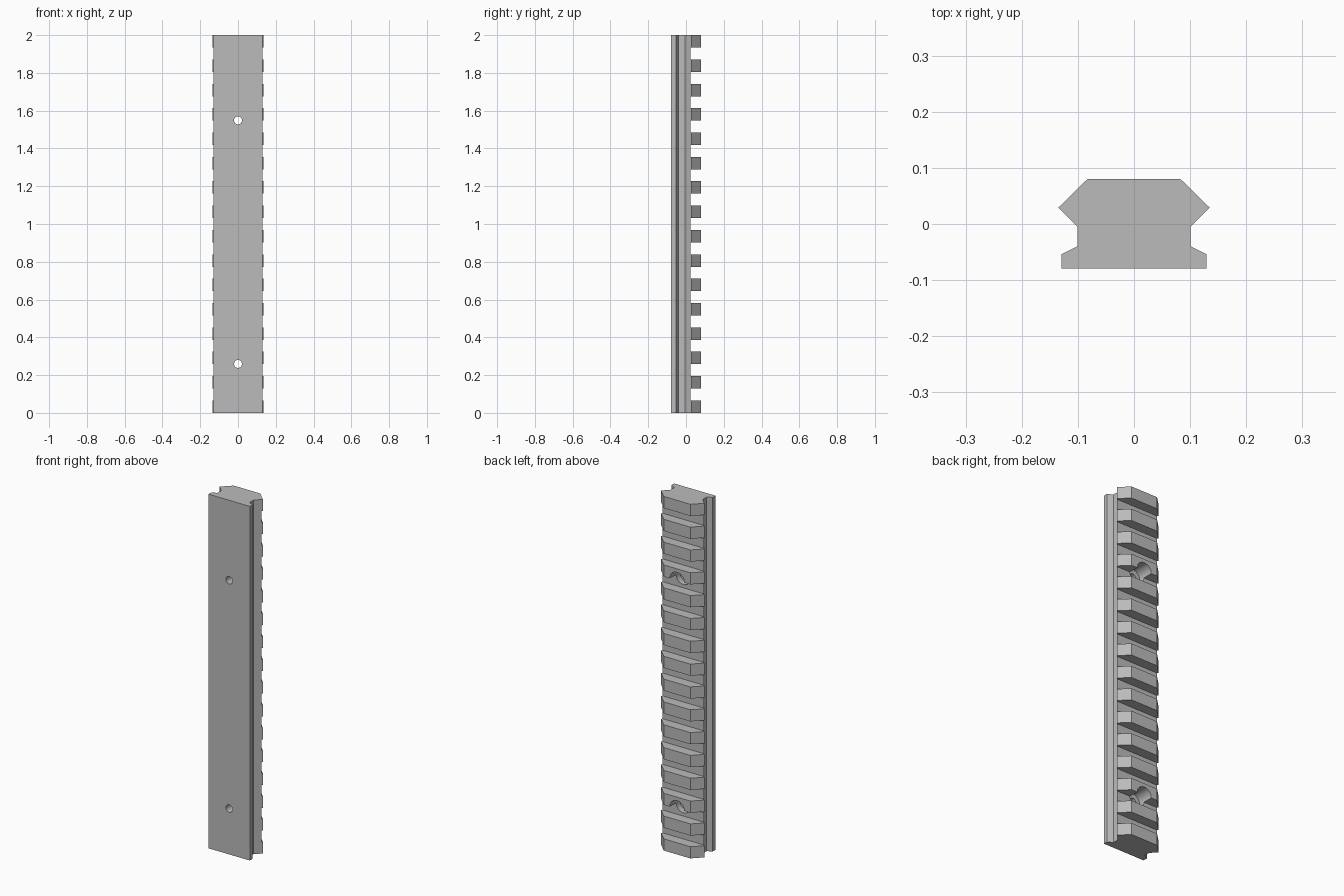
import bpy, bmesh, math
from mathutils import Matrix, Vector

if "Cube" in bpy.data.objects:
    bpy.data.objects.remove(bpy.data.objects["Cube"])

LENGTH, TEETH, TOOTH = 2.0, 16, 0.066
PITCH = (LENGTH - TOOTH) / (TEETH - 1)
BACK, FRONT, FLOOR = 0.0800, -0.0790, 0.0235   # y levels: tooth tops, mounting face, groove floor

steel = bpy.data.materials.new("grey metal")
steel.diffuse_color = (0.50, 0.50, 0.50, 1)
steel.use_nodes = True
steel.node_tree.nodes["Principled BSDF"].inputs["Base Color"].default_value = steel.diffuse_color


def make(name, bm):
    bmesh.ops.recalc_face_normals(bm, faces=bm.faces)
    mesh = bpy.data.meshes.new(name)
    bm.to_mesh(mesh)
    bm.free()
    mesh.materials.append(steel)
    obj = bpy.data.objects.new(name, mesh)
    bpy.context.collection.objects.link(obj)
    return obj


def add_cylinder(bm, radius, y0, y1, z):
    m = Matrix.Translation((0, (y0 + y1) / 2, z)) @ Matrix.Rotation(math.pi / 2, 4, 'X')
    bmesh.ops.create_cone(bm, cap_ends=True, segments=32, radius1=radius, radius2=radius,
                          depth=abs(y1 - y0), matrix=m)


def cut(target, cutter):
    mod = target.modifiers.new("cut", 'BOOLEAN')
    mod.operation, mod.solver, mod.object = 'DIFFERENCE', 'EXACT', cutter
    bpy.context.view_layer.objects.active = target
    target.select_set(True)
    bpy.ops.object.modifier_apply(modifier=mod.name)
    bpy.data.objects.remove(cutter)


# Rail body: mirrored half profile extruded upward
half = [(0.129, FRONT), (0.129, -0.054), (0.101, -0.040), (0.101, -0.005),
        (0.135, 0.029), (0.083, BACK)]
outline = half + [(-x, y) for x, y in reversed(half)]
bm = bmesh.new()
base = bm.faces.new([bm.verts.new((x, y, 0)) for x, y in outline])
top = bmesh.ops.extrude_face_region(bm, geom=[base])["geom"]
bmesh.ops.translate(bm, vec=Vector((0, 0, LENGTH)),
                    verts=[v for v in top if isinstance(v, bmesh.types.BMVert)])
rail = make("slotted_rail", bm)

# Cross slots between the teeth
bm = bmesh.new()
for i in range(TEETH - 1):
    z0, z1 = i * PITCH + TOOTH, (i + 1) * PITCH
    m = Matrix.Translation((0, FLOOR + 0.1, (z0 + z1) / 2)) @ Matrix.Diagonal((0.5, 0.2, z1 - z0, 1))
    bmesh.ops.create_cube(bm, size=1, matrix=m)
cut(rail, make("slot_cutter", bm))

# Screw holes, each with a wide counterbore from the back
for radius, y0, y1 in ((0.045, -0.01, 0.15), (0.021, -0.15, 0.05)):
    bm = bmesh.new()
    for tooth in (2, 12):
        add_cylinder(bm, radius, y0, y1, tooth * PITCH + 0.001)
    cut(rail, make("hole_cutter", bm))

bpy.ops.object.shade_smooth_by_angle(angle=math.radians(20))
